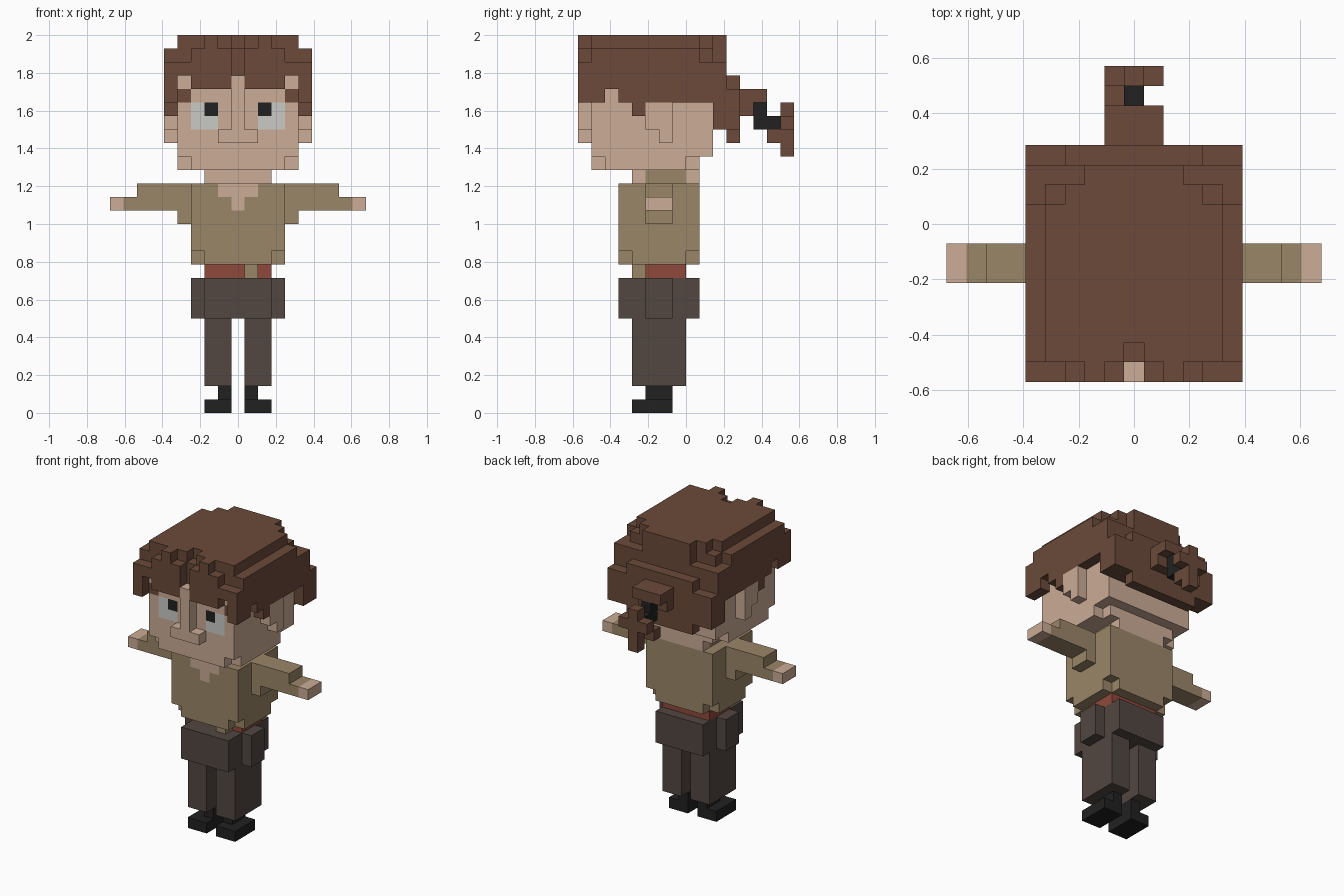
import bpy, bmesh, math

if "Cube" in bpy.data.objects:
    bpy.data.objects.remove(bpy.data.objects["Cube"])

U = 1 / 14          # one block
CELLS = {}          # (i, j, k) -> (part, colour)


def lin(c):
    c /= 255
    return c / 12.92 if c <= 0.04045 else ((c + 0.055) / 1.055) ** 2.4


def material(name, rgb):
    m = bpy.data.materials.new(name)
    m.diffuse_color = (*[lin(c) for c in rgb], 1)
    m.use_nodes = True
    m.node_tree.nodes["Principled BSDF"].inputs["Base Color"].default_value = m.diffuse_color
    return m


MATS = {n: material(n, c) for n, c in {
    "brown_hair": (107, 74, 58), "skin": (204, 172, 150), "olive_shirt": (155, 134, 104),
    "dark_trousers": (82, 71, 65), "black": (33, 33, 33), "red_belt": (143, 72, 60),
    "eye_white": (202, 202, 198)}.items()}


def fill(part, colour, x, y, z, mirror=False):
    """Fill a block range; x limits are half-integers, later fills overwrite."""
    for s in ((1, -1) if mirror else (1,)):
        for i in range(math.ceil(x[0]), math.ceil(x[1])):
            for j in range(*y):
                for k in range(*z):
                    CELLS[(s * i, j, k)] = (part, colour)


H, S, G, D, B = "brown_hair", "skin", "olive_shirt", "dark_trousers", "black"

# Shoes and legs
fill("shoes", B, (.5, 2.5), (-4, -1), (0, 1), True)
fill("shoes", B, (.5, 1.5), (-3, -1), (1, 2), True)
fill("legs", D, (.5, 2.5), (-4, 0), (2, 7), True)

# Hips with side pockets, belt and shirt tail
fill("hips", D, (-2.5, 2.5), (-5, 1), (7, 10))
fill("hips", D, (2.5, 3.5), (-3, -1), (7, 10), True)
fill("belt", "red_belt", (-2.5, 2.5), (-3, 0), (10, 11))
fill("shirt", G, (.5, 1.5), (-4, -3), (10, 11))

# Shirt: chamfered hem, body, V-neck
fill("shirt", G, (-3.5, 3.5), (-4, 0), (11, 12))
fill("shirt", G, (-2.5, 2.5), (-5, 1), (11, 12))
fill("shirt", G, (-3.5, 3.5), (-5, 1), (12, 17))
fill("shirt", S, (-1.5, 1.5), (-5, -4), (16, 17))
fill("shirt", S, (-.5, .5), (-5, -4), (15, 16))

# Sleeves and hands
fill("sleeves", G, (3.5, 4.5), (-3, -1), (14, 17), True)
fill("sleeves", G, (4.5, 7.5), (-3, -1), (15, 17), True)
fill("sleeves", G, (7.5, 8.5), (-3, -1), (15, 16), True)
fill("hands", S, (8.5, 9.5), (-3, -1), (15, 16), True)

# Neck with collar sides
fill("neck", S, (-2.5, 2.5), (-4, 1), (17, 18))
fill("neck", G, (1.5, 2.5), (-3, 0), (17, 18), True)

# Head with chamfered jaw
fill("head", S, (-3.5, 3.5), (-7, 1), (18, 19))
fill("head", S, (-4.5, 4.5), (-6, 0), (18, 19))
fill("head", S, (-4.5, 4.5), (-7, 2), (19, 25))

# Ears
fill("ears", S, (4.5, 5.5), (-3, -1), (21, 23), True)
fill("ears", S, (4.5, 5.5), (-2, -1), (20, 21), True)

# Eyes and brows
fill("head", "eye_white", (1.5, 3.5), (-7, -6), (21, 23), True)
fill("head", B, (1.5, 2.5), (-7, -6), (22, 23), True)
CELLS[(-2, -7, 22)] = ("head", B)
fill("head", H, (3.5, 4.5), (-7, -6), (23, 24), True)

# Nose
fill("nose", S, (-.5, .5), (-8, -7), (20, 25))
fill("nose", S, (-1.5, 1.5), (-8, -7), (20, 21))

# Hair crown
fill("hair", H, (-5.5, 5.5), (-7, 3), (25, 26))
fill("hair", H, (-5.5, 5.5), (-7, 1), (26, 27))
fill("hair", H, (-4.5, 4.5), (-7, 1), (27, 28))
fill("hair", H, (-4.5, 4.5), (1, 2), (26, 27))
fill("hair", H, (-3.5, 3.5), (1, 2), (26, 28))
fill("hair", H, (-2.5, 2.5), (2, 3), (26, 28))

# Hair fringe: stepped tops, parted in the middle
for a, b, top in ((3.5, 5.5, 26), (2.5, 3.5, 27), (1.5, 2.5, 28), (.5, 1.5, 27)):
    fill("hair", H, (a, b), (-8, -7), (25, top), True)
fill("hair", H, (.5, 3.5), (-8, -7), (24, 25), True)
del CELLS[(0, -7, 27)]

# Hair sides: ragged lower edge
for y0, y1, low in ((-8, -6, 23), (-6, -5, 24), (-5, -4, 23), (-4, -3, 22),
                    (-3, 0, 23), (0, 2, 23), (2, 3, 21)):
    fill("hair", H, (4.5, 5.5), (y0, y1), (low, 25), True)

# Hair back
fill("hair", H, (-5.5, 5.5), (2, 3), (21, 25))
fill("hair", H, (-5.5, 5.5), (3, 4), (21, 24))
fill("hair", H, (-3.5, 3.5), (3, 4), (20, 25))

# Ponytail and hair tie
fill("ponytail", H, (-1.5, 1.5), (4, 6), (23, 24))
fill("ponytail", H, (-1.5, 1.5), (4, 5), (22, 23))
fill("hair_tie", B, (-.5, .5), (5, 6), (21, 23))
fill("hair_tie", B, (-.5, .5), (6, 7), (21, 22))
fill("ponytail", H, (-.5, .5), (6, 7), (20, 21))
fill("ponytail", H, (-.5, .5), (7, 8), (19, 23))
fill("ponytail", H, (-1.5, 1.5), (7, 8), (21, 22))
fill("ponytail", H, (-1.5, -.5), (6, 7), (20, 21))


def build(part):
    """Skin the exposed block sides of one part and merge flat areas."""
    cells = {c: v[1] for c, v in CELLS.items() if v[0] == part}
    colours = sorted(set(cells.values()))
    bm = bmesh.new()
    verts = {}

    def vert(p):
        if p not in verts:
            verts[p] = bm.verts.new(((p[0] - .5) * U, p[1] * U, p[2] * U))
        return verts[p]

    for c, colour in cells.items():
        for axis in range(3):
            for side in (0, 1):
                n = list(c)
                n[axis] += 1 if side else -1
                if tuple(n) in CELLS:
                    continue
                a, b = (axis + 1) % 3, (axis + 2) % 3
                ring = []
                for da, db in ((0, 0), (1, 0), (1, 1), (0, 1)):
                    p = list(c)
                    p[axis] += side
                    p[a] += da
                    p[b] += db
                    ring.append(vert(tuple(p)))
                f = bm.faces.new(ring if side else ring[::-1])
                f.material_index = colours.index(colour)
    bmesh.ops.dissolve_limit(bm, angle_limit=0.01, verts=bm.verts, edges=bm.edges,
                             delimit={'MATERIAL'})
    me = bpy.data.meshes.new(part)
    bm.to_mesh(me)
    bm.free()
    for col in colours:
        me.materials.append(MATS[col])
    bpy.context.collection.objects.link(bpy.data.objects.new(part, me))


for part in sorted({v[0] for v in CELLS.values()}):
    build(part)
